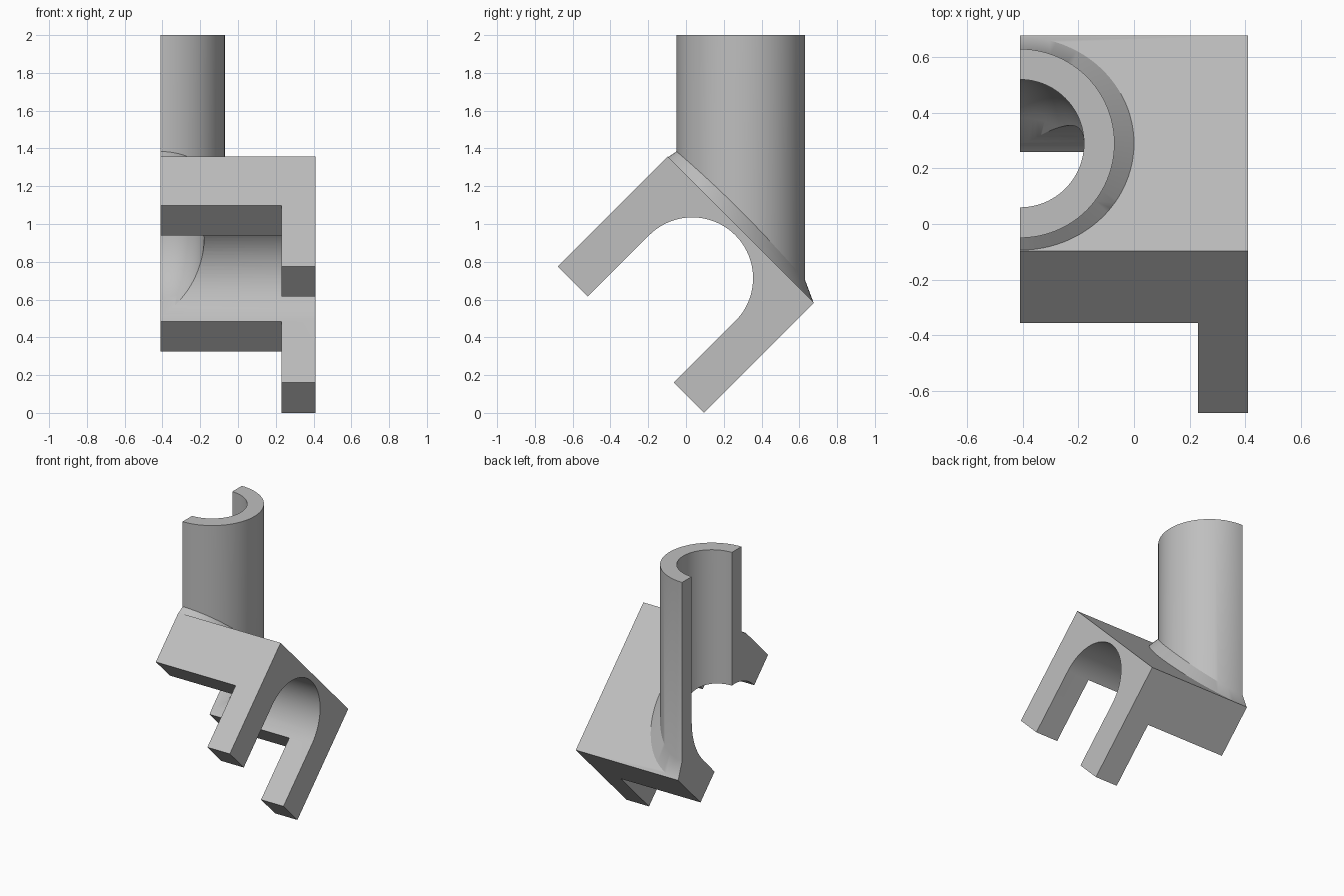
import bpy, bmesh
from math import sin, cos, pi, sqrt, radians
from mathutils import Vector

cube = bpy.data.objects.get("Cube")
if cube:
    bpy.data.objects.remove(cube, do_unlink=True)

grey = bpy.data.materials.new("plain_grey")
grey.use_nodes = True
colour = (0.52, 0.52, 0.52, 1)
grey.diffuse_color = colour
grey.node_tree.nodes["Principled BSDF"].inputs["Base Color"].default_value = colour

# Tilted frame of the bracket: s runs down its sloping top, t runs down its legs
ORIGIN = Vector((0, -0.097, 1.358))
S = Vector((0, 1, -1)) / sqrt(2)
T = Vector((0, -1, -1)) / sqrt(2)
X = Vector((1, 0, 0))
SIDE = -0.41          # flat cut side, also the tube axis
TUBE_Y = 0.29
SEG = 96
ANGLES = [2 * pi * i / SEG for i in range(SEG)]


def loft(name, rings):
    """Closed solid through rings with equal point counts."""
    bm = bmesh.new()
    loops = [[bm.verts.new(p) for p in ring] for ring in rings]
    n = len(loops[0])
    for a, b in zip(loops, loops[1:]):
        for i in range(n):
            j = (i + 1) % n
            bm.faces.new((a[i], a[j], b[j], b[i]))
    bm.faces.new(loops[0])
    bm.faces.new(loops[-1])
    bmesh.ops.recalc_face_normals(bm, faces=bm.faces)
    mesh = bpy.data.meshes.new(name)
    bm.to_mesh(mesh)
    bm.free()
    mesh.materials.append(grey)
    obj = bpy.data.objects.new(name, mesh)
    bpy.context.collection.objects.link(obj)
    return obj


def prism(name, points, x0, x1):
    """Outline in the tilted frame, extruded across x."""
    return loft(name, [[ORIGIN + S * s + T * t + X * x for s, t in points]
                       for x in (x0, x1)])


def box(name, s0, s1, t0, t1, x0, x1):
    return prism(name, [(s0, t0), (s1, t0), (s1, t1), (s0, t1)], x0, x1)


def combine(target, other, operation):
    bpy.context.view_layer.objects.active = target
    mod = target.modifiers.new(operation, 'BOOLEAN')
    mod.operation, mod.solver, mod.object = operation, 'EXACT', other
    bpy.ops.object.modifier_apply(modifier=mod.name)
    bpy.data.objects.remove(other, do_unlink=True)


# Tilted block
bracket = box("fork_bracket", 0, 1.096, 0, 0.824, -1.1, 0.41)

# Upright tube with a flared collar on the sloping top
def slope_z(y):
    return ORIGIN.y + ORIGIN.z - y

top, collar, foot = [], [], []
for a in ANGLES:
    x, y = SIDE + 0.34 * cos(a), TUBE_Y + 0.34 * sin(a)
    top.append(Vector((x, y, 2)))
    collar.append(Vector((x, y, slope_z(y) + 0.073 + 0.025 * cos(a) ** 2)))
    fy = TUBE_Y + 0.384 * sin(a)
    foot.append(Vector((SIDE + 0.41 * cos(a), fy, slope_z(fy))))
root = [p + T * 0.02 for p in foot]
combine(bracket, loft("tube", [top, collar, foot, root]), 'UNION')

# Round-ended slot between the legs
arch = [(0.548 - 0.322 * cos(pi * i / 48), 0.364 - 0.322 * sin(pi * i / 48))
        for i in range(49)]
slot = prism("slot", [(0.226, 1.2)] + arch + [(0.87, 1.2)], -2, 1)
combine(bracket, slot, 'DIFFERENCE')

# Tube bore, bending into the slot
BEND = 0.24
start_z = 0.845 + BEND * (sqrt(2) - 1)
path = [(Vector((SIDE, TUBE_Y, 2.2)), 0)]
for i in range(13):
    a = radians(45) * i / 12
    path.append((Vector((SIDE, TUBE_Y - BEND + BEND * cos(a), start_z - BEND * sin(a))), a))
path.append((path[-1][0] + T * 0.4, radians(45)))
rings = []
for p, a in path:
    normal = Vector((0, cos(a), -sin(a)))
    rings.append([p + 0.23 * (X * cos(b) + normal * sin(b)) for b in ANGLES])
combine(bracket, loft("bore", rings), 'DIFFERENCE')

# Shorten the legs beside the long pair, then slice the flat side
combine(bracket, box("leg_trim", -1, 2, 0.366, 2, -2, 0.23), 'DIFFERENCE')
combine(bracket, box("side_trim", -4, 4, -4, 4, -4, SIDE), 'DIFFERENCE')

# Smooth curved walls, sharp edges
bpy.ops.object.select_all(action='DESELECT')
bracket.select_set(True)
bpy.context.view_layer.objects.active = bracket
bpy.ops.object.shade_smooth_by_angle(angle=radians(25))
